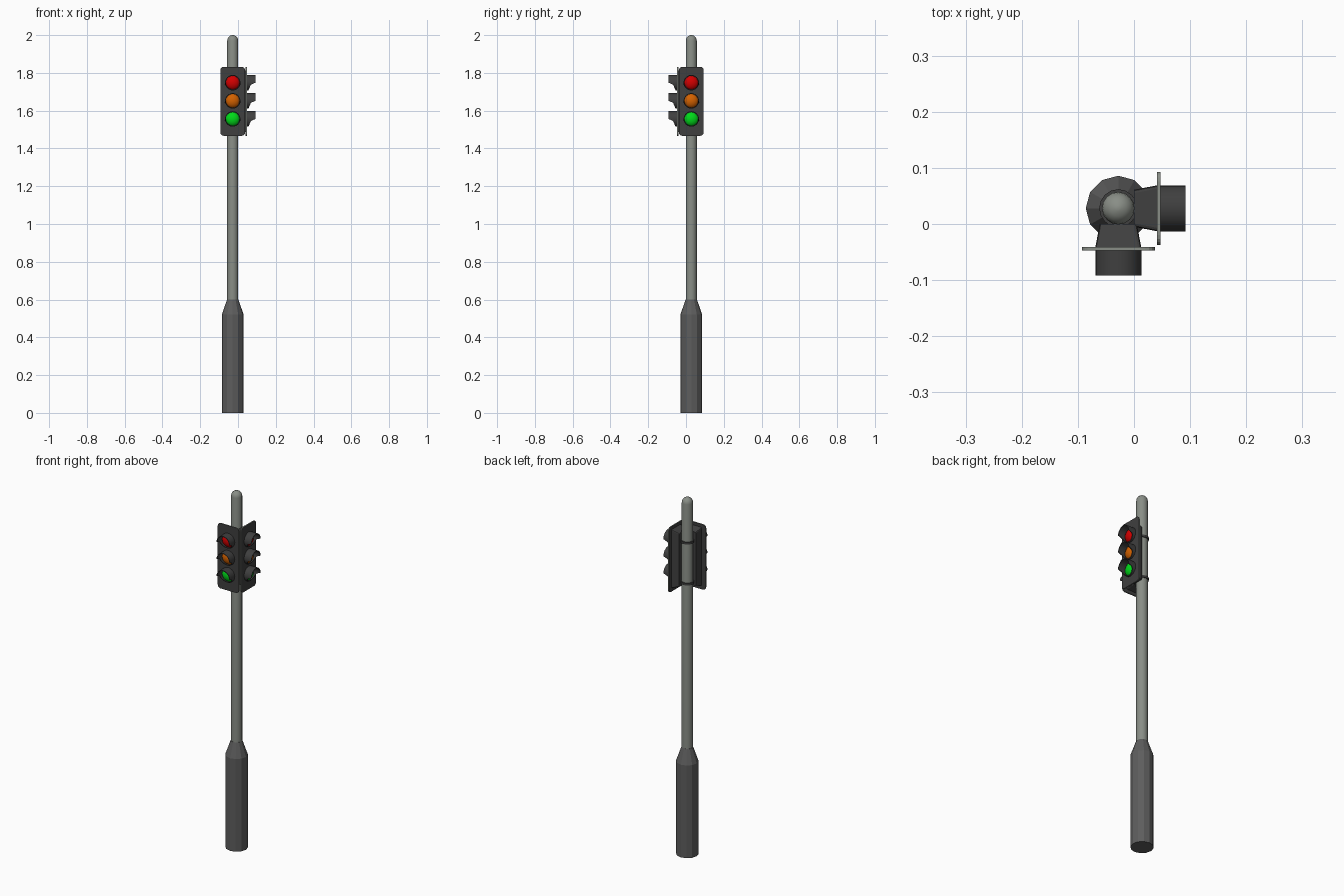
import bpy, bmesh
from math import pi, sin, cos, radians
from mathutils import Vector, Matrix

cube = bpy.data.objects.get("Cube")
if cube:
    bpy.data.objects.remove(cube, do_unlink=True)

AXIS = Vector((-0.028, 0.028, 0))      # pole axis
LAMP_HEIGHTS = (1.748, 1.652, 1.556)


def material(name, rgb):
    m = bpy.data.materials.new(name)
    m.use_nodes = True
    m.diffuse_color = (*rgb, 1)
    m.node_tree.nodes["Principled BSDF"].inputs["Base Color"].default_value = (*rgb, 1)
    return m


pole_grey = material("pole grey", (0.25, 0.27, 0.24))
base_grey = material("base grey", (0.11, 0.11, 0.11))
housing_black = material("housing charcoal", (0.05, 0.05, 0.05))
lens_colours = {
    "red": material("red lens", (0.65, 0.0, 0.0)),
    "amber": material("amber lens", (0.65, 0.12, 0.0)),
    "green": material("green lens", (0.0, 0.7, 0.01)),
}


def make(name, bm, mats, smooth=None, turn=0.0):
    """Turn a bmesh into an object placed on the pole axis."""
    bmesh.ops.recalc_face_normals(bm, faces=bm.faces)
    mesh = bpy.data.meshes.new(name)
    bm.to_mesh(mesh)
    bm.free()
    for m in mats:
        mesh.materials.append(m)
    ob = bpy.data.objects.new(name, mesh)
    bpy.context.collection.objects.link(ob)
    ob.location = AXIS
    ob.rotation_euler.z = turn
    if smooth:
        bpy.ops.object.select_all(action='DESELECT')
        ob.select_set(True)
        bpy.context.view_layer.objects.active = ob
        bpy.ops.object.shade_smooth_by_angle(angle=radians(smooth))
    return ob


def bridge(bm, a, b):
    n = len(a)
    for i in range(n):
        bm.faces.new((a[i], a[(i + 1) % n], b[(i + 1) % n], b[i]))


def lathe(profile, sides):
    """Stack of rings from (radius, z) pairs, capped at both ends."""
    bm = bmesh.new()
    rings = [[bm.verts.new((r * cos(2 * pi * i / sides), r * sin(2 * pi * i / sides), z))
              for i in range(sides)] for r, z in profile]
    for a, b in zip(rings, rings[1:]):
        bridge(bm, a, b)
    bm.faces.new(rings[0])
    bm.faces.new(rings[-1])
    return bm


def rounded_rect(half_w, z0, z1, radius, steps=4):
    pts = []
    corners = ((1, z1 - radius), (-1, z1 - radius), (-1, z0 + radius), (1, z0 + radius))
    for q, (sx, cz) in enumerate(corners):
        for k in range(steps + 1):
            a = (q + k / steps) * pi / 2
            pts.append((sx * (half_w - radius) + radius * cos(a), cz + radius * sin(a)))
    return pts


def loft(sections):
    """Closed solid through (y, outline) sections."""
    bm = bmesh.new()
    rings = [[bm.verts.new((x, y, z)) for x, z in pts] for y, pts in sections]
    for a, b in zip(rings, rings[1:]):
        bridge(bm, a, b)
    bm.faces.new(rings[0])
    bm.faces.new(rings[-1])
    return bm


def visor():
    """Tube with a full upper half and a cut-back lower half."""
    bm = bmesh.new()
    n, outer, inner, back = 24, 0.041, 0.037, -0.073
    loops = [[], [], [], []]
    for i in range(n):
        a = 2 * pi * i / n
        s = sin(a)
        length = 0.047 if s > -0.01 else 0.010 + 0.018 * (1 + s)
        for loop, r, y in zip(loops, (outer, outer, inner, inner),
                              (back, back - length, back - length, back)):
            loop.append(bm.verts.new((r * cos(a), y, r * s)))
    for k in range(4):
        bridge(bm, loops[k], loops[(k + 1) % 4])
    return bm


def lens():
    """Shallow dome facing forward."""
    bm = lathe([(0.037, 0.0), (0.036, 0.005), (0.030, 0.012), (0.019, 0.018), (0.007, 0.021)], 16)
    bm.transform(Matrix.Translation((0, -0.073, 0)) @ Matrix.Rotation(pi / 2, 4, 'X'))
    return bm


# Post: faceted base with a tapered shoulder, slim pole with a domed cap
make("base", lathe([(0.058, 0), (0.058, 0.52), (0.030, 0.60)], 12), [base_grey])
dome = [(0.029 * cos(t), 1.971 + 0.029 * sin(t)) for t in (radians(d) for d in (0, 20, 40, 60, 80))]
dome.append((0.002, 2.0))
make("pole", lathe([(0.029, 0.58)] + dome, 16), [pole_grey], smooth=40)

# Clamps holding the signal heads to the pole
for label, z in (("upper", 1.755), ("lower", 1.525)):
    make(label + "_clamp", lathe([(0.034, z - 0.006), (0.034, z + 0.006)], 16),
         [housing_black], smooth=40)

# Two signal heads, one facing forward and one facing the model's left
for side, turn in (("front", 0), ("left", pi / 2)):
    backplate = loft([(-0.069, rounded_rect(0.065, 1.467, 1.832, 0.017)),
                      (-0.075, rounded_rect(0.065, 1.467, 1.832, 0.017))])
    backplate.normal_update()
    for f in backplate.faces:          # pale rim on the narrow edge
        f.material_index = 1 if abs(f.normal.y) < 0.5 else 0
    make(side + "_backplate", backplate, [housing_black, pole_grey], turn=turn)

    housing = loft([(-0.028, rounded_rect(0.033, 1.50, 1.80, 0.006, 2)),
                    (-0.070, rounded_rect(0.041, 1.485, 1.815, 0.006, 2))])
    make(side + "_housing", housing, [housing_black], turn=turn)

    for (colour, mat), z in zip(lens_colours.items(), LAMP_HEIGHTS):
        for part, bm, m in (("lens", lens(), mat), ("visor", visor(), housing_black)):
            ob = make(f"{side}_{colour}_{part}", bm, [m], smooth=40, turn=turn)
            ob.location.z = z
